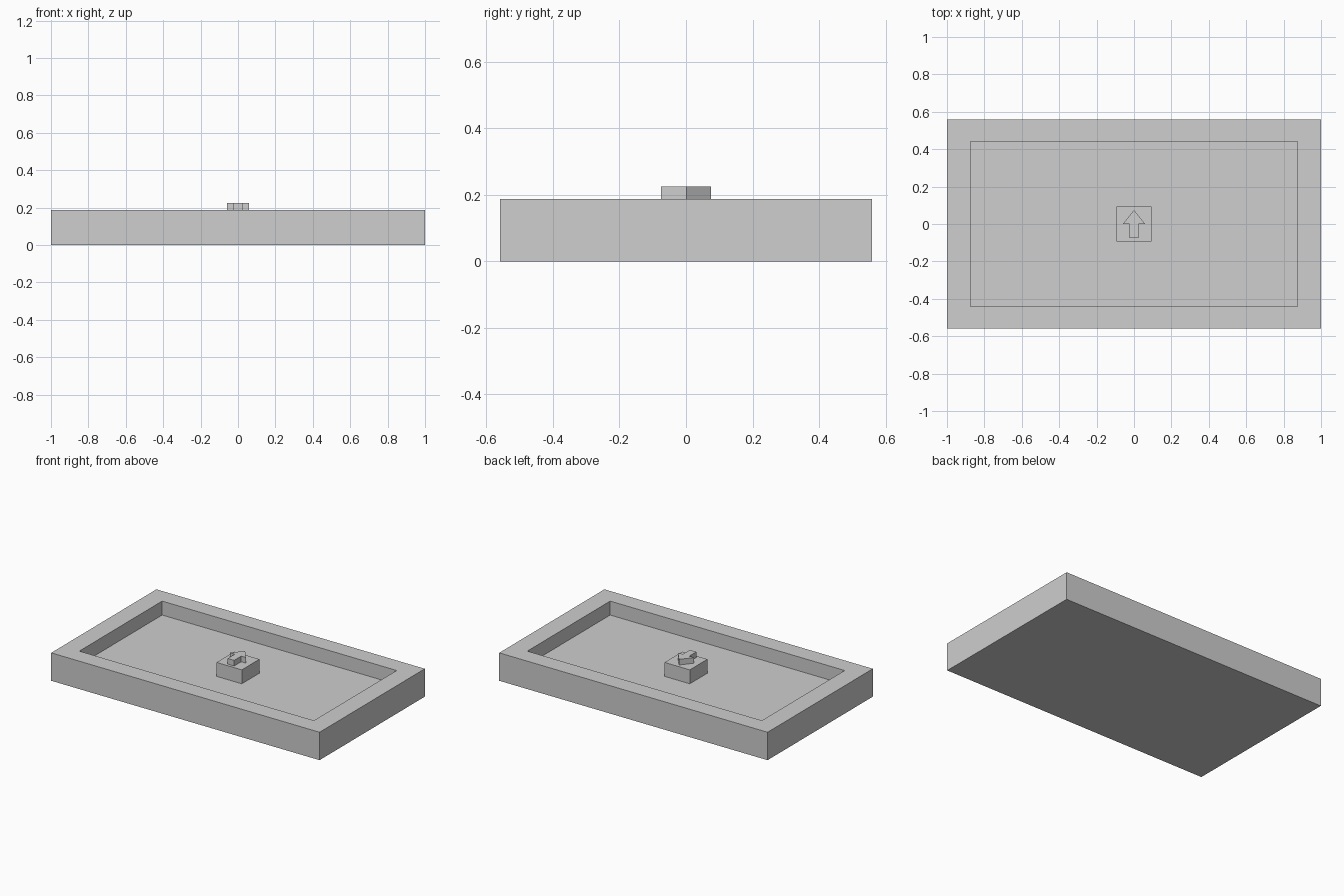
import bpy
import bmesh

cube = bpy.data.objects.get("Cube")
if cube:
    bpy.data.objects.remove(cube, do_unlink=True)

# Single grey material
GREY = (0.62, 0.62, 0.62, 1.0)
grey = bpy.data.materials.new("light grey")
grey.use_nodes = True
grey.diffuse_color = GREY
grey.node_tree.nodes["Principled BSDF"].inputs["Base Color"].default_value = GREY

HALF_X, HALF_Y = 1.0, 0.56       # tray outside
INNER_X, INNER_Y = 0.874, 0.441  # recess opening
FLOOR_Z, RIM_Z, TOP_Z = 0.094, 0.188, 0.226


def add_object(name, bm):
    bmesh.ops.recalc_face_normals(bm, faces=bm.faces)
    mesh = bpy.data.meshes.new(name)
    bm.to_mesh(mesh)
    bm.free()
    mesh.materials.append(grey)
    obj = bpy.data.objects.new(name, mesh)
    bpy.context.collection.objects.link(obj)
    return obj


def rectangle(x, y):
    return [(-x, -y), (x, -y), (x, y), (-x, y)]


def extrude_profile(name, outline, z0, z1):
    """Solid prism from an outline in the ground plane."""
    bm = bmesh.new()
    face = bm.faces.new([bm.verts.new((x, y, z0)) for x, y in outline])
    result = bmesh.ops.extrude_face_region(bm, geom=[face], use_keep_orig=True)
    top = [v for v in result["geom"] if isinstance(v, bmesh.types.BMVert)]
    bmesh.ops.translate(bm, verts=top, vec=(0, 0, z1 - z0))
    return add_object(name, bm)


# Tray: stacked rectangular loops from base, up the sides, over the rim to the floor
bm = bmesh.new()
sections = [(HALF_X, HALF_Y, 0), (HALF_X, HALF_Y, RIM_Z),
            (INNER_X, INNER_Y, RIM_Z), (INNER_X, INNER_Y, FLOOR_Z)]
loops = [[bm.verts.new((px, py, z)) for px, py in rectangle(x, y)]
         for x, y, z in sections]
for low, high in zip(loops, loops[1:]):
    for i in range(4):
        j = (i + 1) % 4
        bm.faces.new((low[i], low[j], high[j], high[i]))
bm.faces.new(loops[0])
bm.faces.new(loops[-1])
add_object("tray", bm)

# Square pedestal on the recess floor
extrude_profile("pedestal", rectangle(0.094, 0.094), FLOOR_Z, RIM_Z)

# Raised arrow pointing to the back, mirrored from its right half
half = [(0.024, -0.075), (0.024, 0.0), (0.06, 0.0)]
arrow = half + [(0.0, 0.075)] + [(-x, y) for x, y in reversed(half)]
extrude_profile("arrow", arrow, RIM_Z, TOP_Z)
